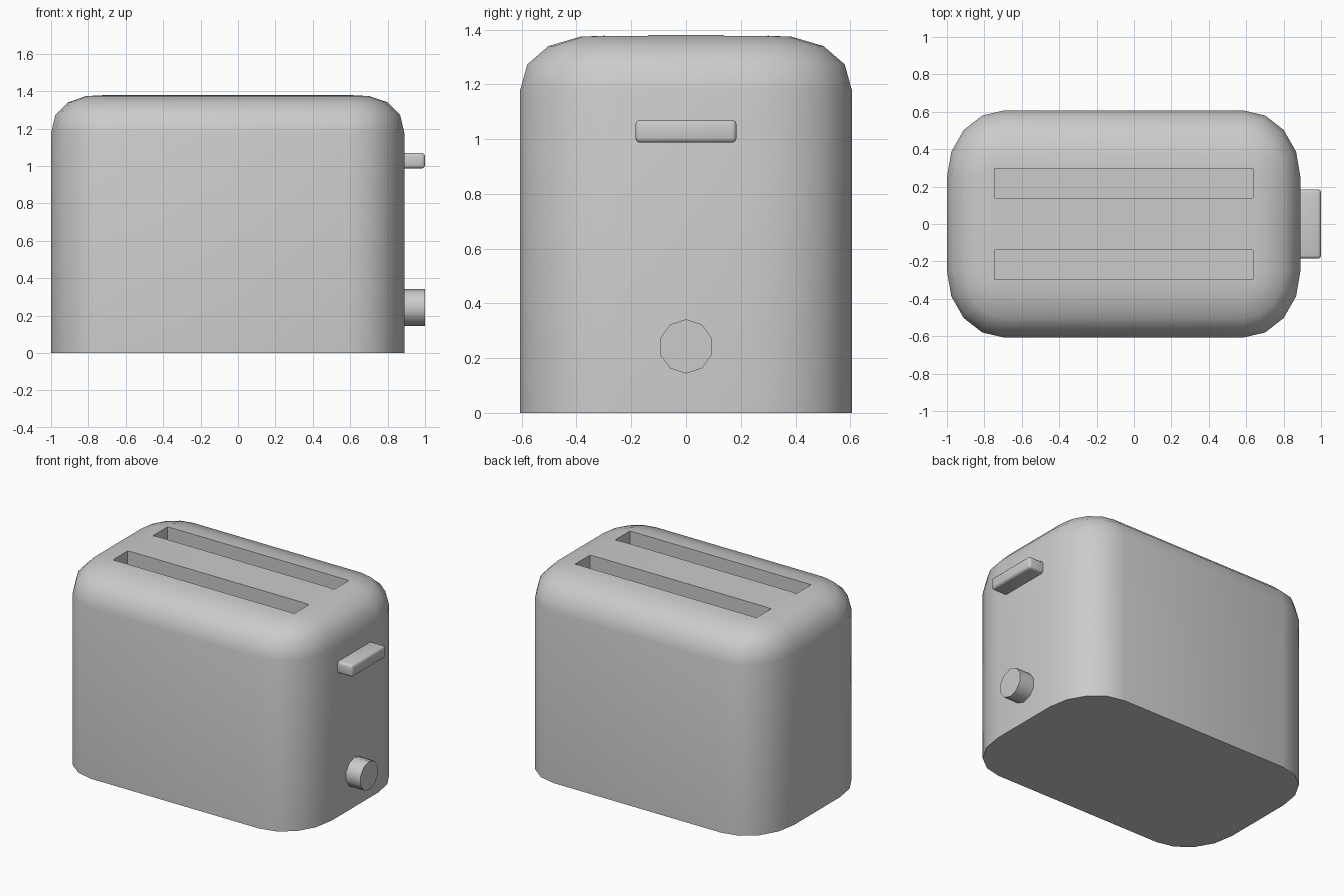
import bpy, bmesh, math

if "Cube" in bpy.data.objects:
    bpy.data.objects.remove(bpy.data.objects["Cube"])

SEG = 4


def loft(name, rings):
    """Skin equal-length closed rings of points and cap both ends."""
    bm = bmesh.new()
    loops = [[bm.verts.new(p) for p in ring] for ring in rings]
    n = len(rings[0])
    for a, b in zip(loops, loops[1:]):
        for i in range(n):
            j = (i + 1) % n
            bm.faces.new((a[i], a[j], b[j], b[i]))
    bm.faces.new(loops[0][::-1])
    bm.faces.new(loops[-1])
    bmesh.ops.remove_doubles(bm, verts=bm.verts[:], dist=1e-4)
    bmesh.ops.recalc_face_normals(bm, faces=bm.faces[:])
    mesh = bpy.data.meshes.new(name)
    bm.to_mesh(mesh)
    bm.free()
    obj = bpy.data.objects.new(name, mesh)
    bpy.context.collection.objects.link(obj)
    return obj


def box(name, x0, x1, y0, y1, z0, z1):
    return loft(name, [[(x0, y0, z), (x1, y0, z), (x1, y1, z), (x0, y1, z)]
                       for z in (z0, z1)])


def activate(obj):
    bpy.ops.object.select_all(action='DESELECT')
    obj.select_set(True)
    bpy.context.view_layer.objects.active = obj


def smooth(obj, degrees):
    activate(obj)
    bpy.ops.object.shade_smooth_by_angle(angle=math.radians(degrees))


def body_ring(z, scale):
    """Rounded rectangle whose corner radii shrink towards the top."""
    pts = []
    for q, (sx, sy) in enumerate([(1, 1), (-1, 1), (-1, -1), (1, -1)]):
        for i in range(SEG + 1):
            a = math.radians(90) * (q + i / SEG)
            pts.append((-0.055 + sx * 0.64 + 0.305 * scale * math.cos(a),
                        sy * 0.25 + 0.357 * scale * math.sin(a), z))
    return pts


# Body: straight walls and a rounded shoulder
levels = [1.175, 1.273, 1.34, 1.374, 1.38]
rings = [body_ring(0, 1)]
rings += [body_ring(z, math.cos(math.radians(90) * k / SEG)) for k, z in enumerate(levels)]
body = loft("toaster_body", rings)

# Two bread slots cut into the top
for side in (-1, 1):
    y = side * 0.218
    cutter = box("slot_cutter", -0.745, 0.637, y - 0.08, y + 0.08, 0.4, 1.6)
    cutter.hide_render = True
    mod = body.modifiers.new("slot", 'BOOLEAN')
    mod.operation = 'DIFFERENCE'
    mod.solver = 'EXACT'
    mod.object = cutter
    activate(body)
    bpy.ops.object.modifier_apply(modifier=mod.name)
    bpy.data.objects.remove(cutter)
smooth(body, 40)

# Push-down lever with softened edges
lever = box("lever", 0.86, 1.0, -0.185, 0.185, 0.987, 1.07)
bevel = lever.modifiers.new("bevel", 'BEVEL')
bevel.width = 0.018
bevel.segments = 3
activate(lever)
bpy.ops.object.modifier_apply(modifier=bevel.name)
smooth(lever, 40)

# Ten-sided browning knob
knob = loft("browning_knob", [
    [(x, 0.099 * math.sin(math.tau * i / 10), 0.243 + 0.099 * math.cos(math.tau * i / 10))
     for i in range(10)] for x in (0.87, 1.0)])
smooth(knob, 40)
